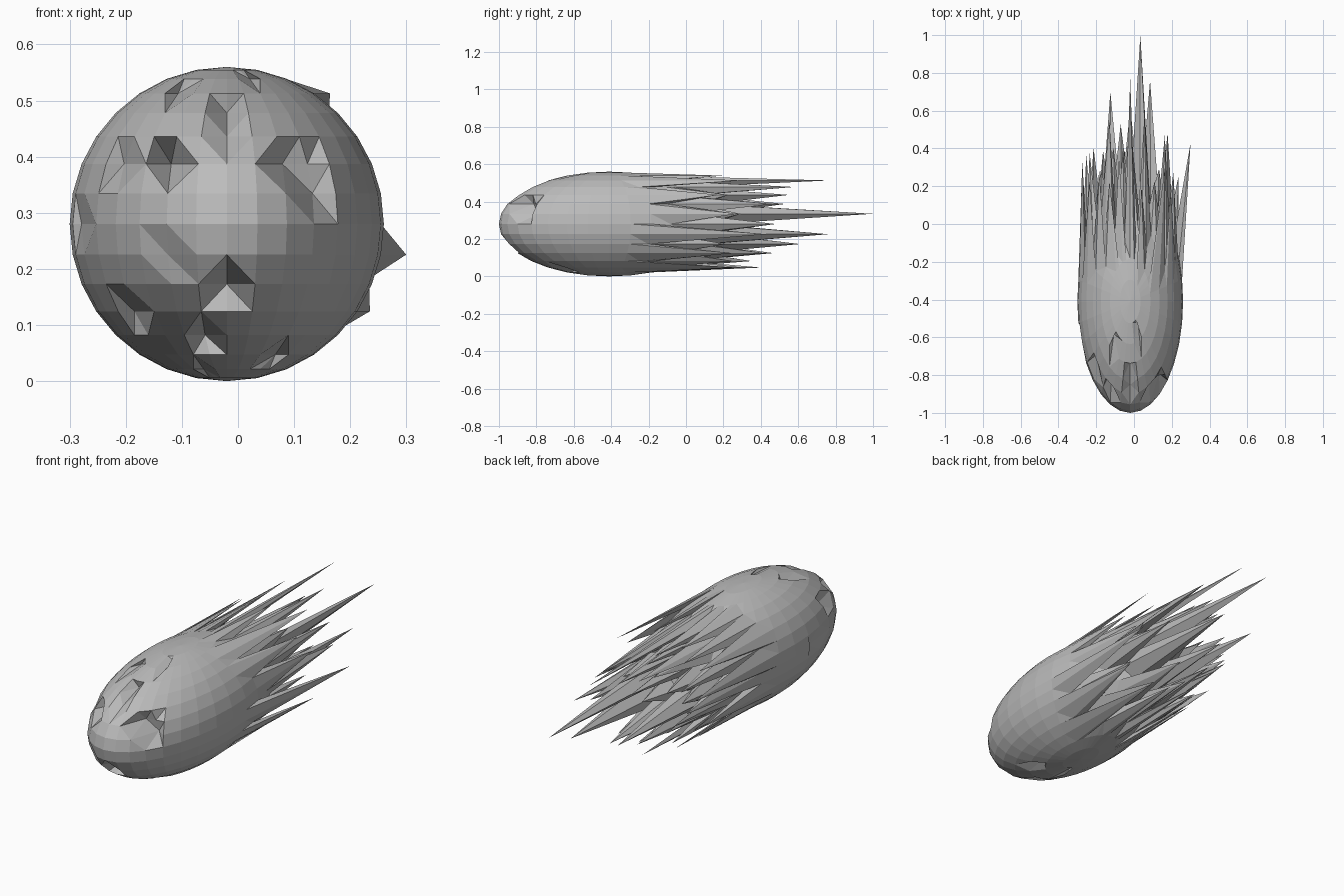
import bpy, bmesh, math, random
from mathutils import Vector

random.seed(11)
cube = bpy.data.objects.get("Cube")
if cube:
    bpy.data.objects.remove(cube)

RADIUS, LENGTH = 0.28, 0.59
CENTRE = Vector((-0.02, -0.41, RADIUS))
STEP = math.pi / 16
SPIKE_COUNT = 46

# Longest spikes by (ring, column)
LONG = {(1, 1): 1.0, (-1, 2): 0.76, (-1, -2): 0.7, (5, 0): 0.77,
        (4, -3): 0.55, (-1, 6): 0.43, (0, -5): 0.36, (6, 3): 0.2,
        (4, 2): 0.58, (3, 0): 0.55, (-2, 0): 0.61, (2, 4): 0.47,
        (0, 4): 0.48, (-3, 2): 0.42, (-4, 0): 0.35, (-5, 2): 0.31,
        (2, -5): 0.38, (5, 6): 0.3, (-3, 6): 0.25, (1, -6): 0.33}
# Outermost spikes splay a little
SPLAY = {(-1, 6): 0.066, (5, 6): 0.04, (-3, 6): 0.04}
# Dents on the nose by (ring, column)
DENTS = {(2, -2): 0.14, (-2, 0): 0.1, (4, 0): 0.1, (3, 0): 0.05,
         (2, 2): 0.1, (2, 3): 0.06, (1, 3): 0.1, (2, -4): 0.1,
         (-3, -4): 0.12, (-4, -1): 0.1, (-5, 3): 0.12, (5, -3): 0.1,
         (6, 2): 0.1, (0, -6): 0.1, (-1, -2): 0.02, (-6, -2): 0.08}


def ring_column(co, facing):
    """Grid position of a unit sphere vertex, counted from back or front."""
    ring = round(math.asin(max(-1, min(1, co.z))) / STEP)
    return ring, round(math.atan2(co.x, co.y * facing) / STEP)


# Scatter shorter spikes between the long ones, never side by side
tips = dict(LONG)
spots = [(r, c) for r in range(-5, 6) for c in range(-6, 7)]
random.shuffle(spots)
for ring, col in spots:
    crowded = any(abs(ring - r) + abs(col - c) < 2 for r, c in tips)
    if len(tips) < SPIKE_COUNT and not crowded:
        x = RADIUS * math.cos(ring * STEP) * math.sin(col * STEP)
        limit = 0.7 - 1.2 * abs(x) - 0.05 * abs(ring)
        tips[ring, col] = limit * random.uniform(0.5, 1)

# Stretched ball
bm = bmesh.new()
bmesh.ops.create_uvsphere(bm, u_segments=32, v_segments=16, radius=1)
spikes = set()
for v in bm.verts:
    unit = v.co.copy()
    back, front = ring_column(unit, 1), ring_column(unit, -1)
    v.co = CENTRE + Vector((unit.x * RADIUS, unit.y * LENGTH, unit.z * RADIUS))
    # Nose dents
    if unit.y < 0 and front in DENTS:
        v.co.y += DENTS[front]
    # Tail spikes
    elif back in tips:
        spikes.add(v)
        v.co.y = max(v.co.y + 0.1, tips[back])
        v.co.x += SPLAY.get(back, 0)

# Split tail quads so that no two spike tips are joined by an edge
for face in bm.faces[:]:
    corners = face.verts[:]
    if len(corners) == 4 and spikes.intersection(corners):
        first = 1 if spikes.issuperset(corners[::2]) else 0
        bmesh.utils.face_split(face, corners[first], corners[first + 2])
bmesh.ops.triangulate(bm, faces=bm.faces[:], quad_method='SHORT_EDGE')
bmesh.ops.recalc_face_normals(bm, faces=bm.faces[:])
mesh = bpy.data.meshes.new("spiked_comet")
bm.to_mesh(mesh)
bm.free()
comet = bpy.data.objects.new("spiked_comet", mesh)
bpy.context.collection.objects.link(comet)

# Plain grey stone
grey = bpy.data.materials.new("grey_stone")
grey.use_nodes = True
colour = (0.5, 0.5, 0.5, 1)
grey.diffuse_color = colour
grey.node_tree.nodes["Principled BSDF"].inputs["Base Color"].default_value = colour
mesh.materials.append(grey)
